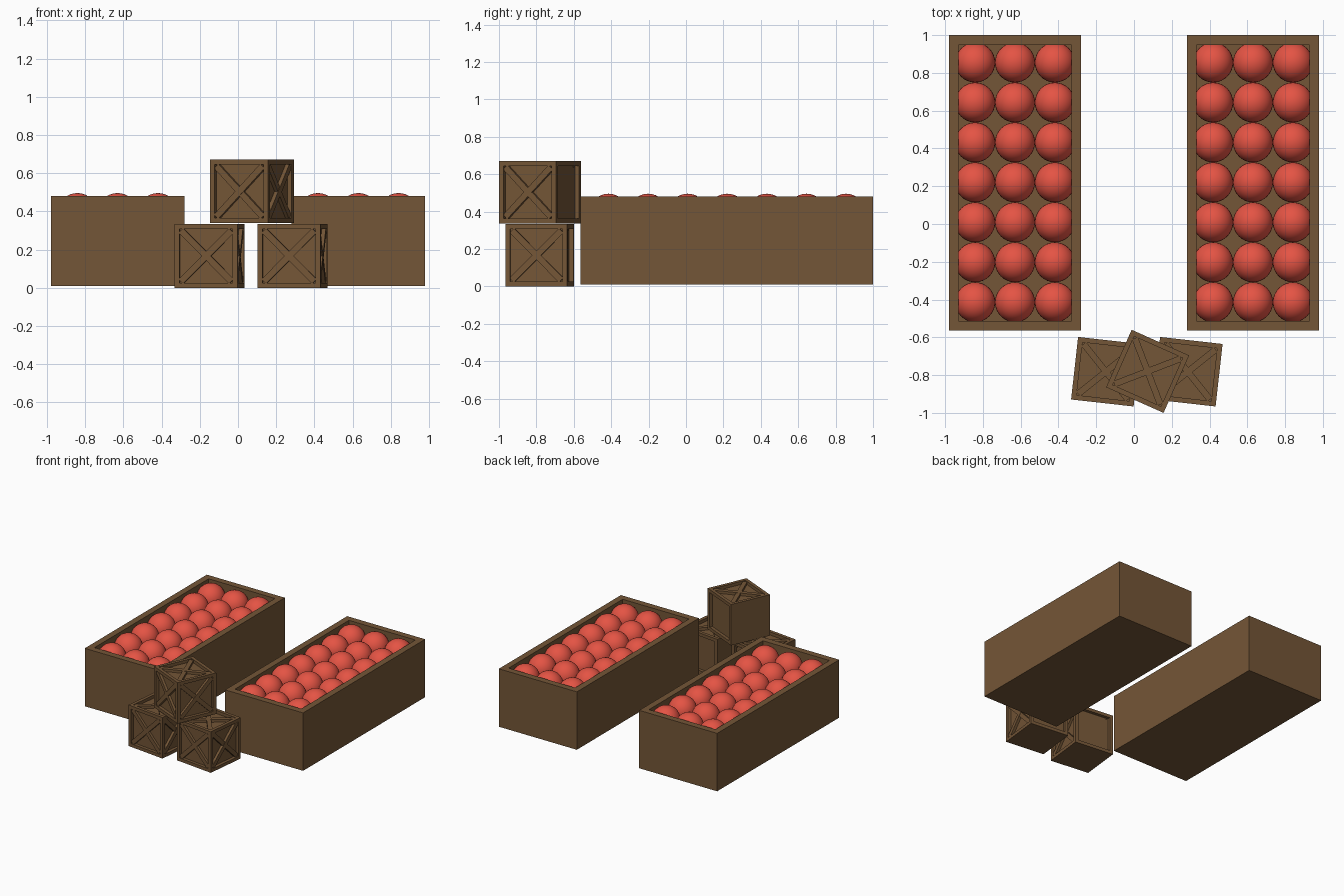
import bpy, bmesh, math
from mathutils import Matrix, Vector

if "Cube" in bpy.data.objects:
    bpy.data.objects.remove(bpy.data.objects["Cube"])


def material(name, rgb):
    m = bpy.data.materials.new(name)
    m.diffuse_color = (*rgb, 1)
    m.use_nodes = True
    m.node_tree.nodes["Principled BSDF"].inputs["Base Color"].default_value = m.diffuse_color
    return m


WOOD = material("brown wood", (0.175, 0.093, 0.038))
RED = material("red fruit", (0.78, 0.088, 0.058))


def finish(bm, name, mat):
    bmesh.ops.recalc_face_normals(bm, faces=bm.faces)
    me = bpy.data.meshes.new(name)
    bm.to_mesh(me)
    bm.free()
    me.materials.append(mat)
    ob = bpy.data.objects.new(name, me)
    bpy.context.collection.objects.link(ob)
    return ob


def add_box(bm, size, matrix):
    return bmesh.ops.create_cube(bm, size=1, matrix=matrix @ Matrix.Diagonal((*size, 1)))


def sink(bm, faces, border, depth):
    """Inset each face and push its centre straight inwards."""
    bmesh.ops.inset_individual(bm, faces=faces, thickness=border, depth=0)
    for f in faces:
        n = f.normal.copy()
        new = bmesh.ops.extrude_discrete_faces(bm, faces=[f])["faces"][0]
        bmesh.ops.translate(bm, verts=new.verts, vec=-n * depth)


# Long open bins filled with round fruit
BIN_W, BIN_L, BIN_Z0, BIN_Z1 = 0.70, 1.565, 0.01, 0.48
CY = 0.2175
for side, label in ((-1, "left"), (1, "right")):
    cx = side * 0.63
    bm = bmesh.new()
    add_box(bm, (BIN_W, BIN_L, BIN_Z1 - BIN_Z0),
            Matrix.Translation((cx, CY, (BIN_Z0 + BIN_Z1) / 2)))
    bm.normal_update()
    sink(bm, [f for f in bm.faces if f.normal.z > 0.9], 0.073, 0.19)
    finish(bm, label + "_bin", WOOD)

    bm = bmesh.new()
    for i in range(3):
        for j in range(7):
            pos = (cx + (i - 1) * 0.211, CY + 0.003 + (j - 3) * 0.2115, 0.39)
            bmesh.ops.create_uvsphere(bm, u_segments=32, v_segments=16, radius=0.106,
                                      matrix=Matrix.Translation(pos))
    fruit = finish(bm, label + "_fruit", RED)
    for p in fruit.data.polygons:
        p.use_smooth = True

# Small crates: recessed panels, crossed braces on front, right and top
S, BORDER, DEPTH, BRACE = 0.333, 0.037, 0.025, 0.034


def crate(name, pos, angle):
    bm = bmesh.new()
    bmesh.ops.create_cube(bm, size=S)
    bm.normal_update()
    sink(bm, [f for f in bm.faces if f.normal.x > -0.9 and f.normal.z > -0.9],
         BORDER, DEPTH)
    length = (S - 2 * BORDER) * math.sqrt(2) + 0.01
    for n in (Vector((0, -1, 0)), Vector((1, 0, 0)), Vector((0, 0, 1))):
        turn = n.to_track_quat('Z', 'Y').to_matrix().to_4x4()
        for a, drop in ((45, 0.004), (-45, 0.006)):
            add_box(bm, (length, BRACE, 0.03),
                    turn @ Matrix.Translation((0, 0, S / 2 - 0.015 - drop))
                    @ Matrix.Rotation(math.radians(a), 4, 'Z'))
    ob = finish(bm, name, WOOD)
    ob.location = pos
    ob.rotation_euler.z = math.radians(angle)


crate("lower_left_crate", (-0.149, -0.782, S / 2), -6.4)
crate("lower_right_crate", (0.285, -0.782, S / 2), -6.4)
crate("upper_crate", (0.072, -0.78, 0.338 + S / 2), -24)
